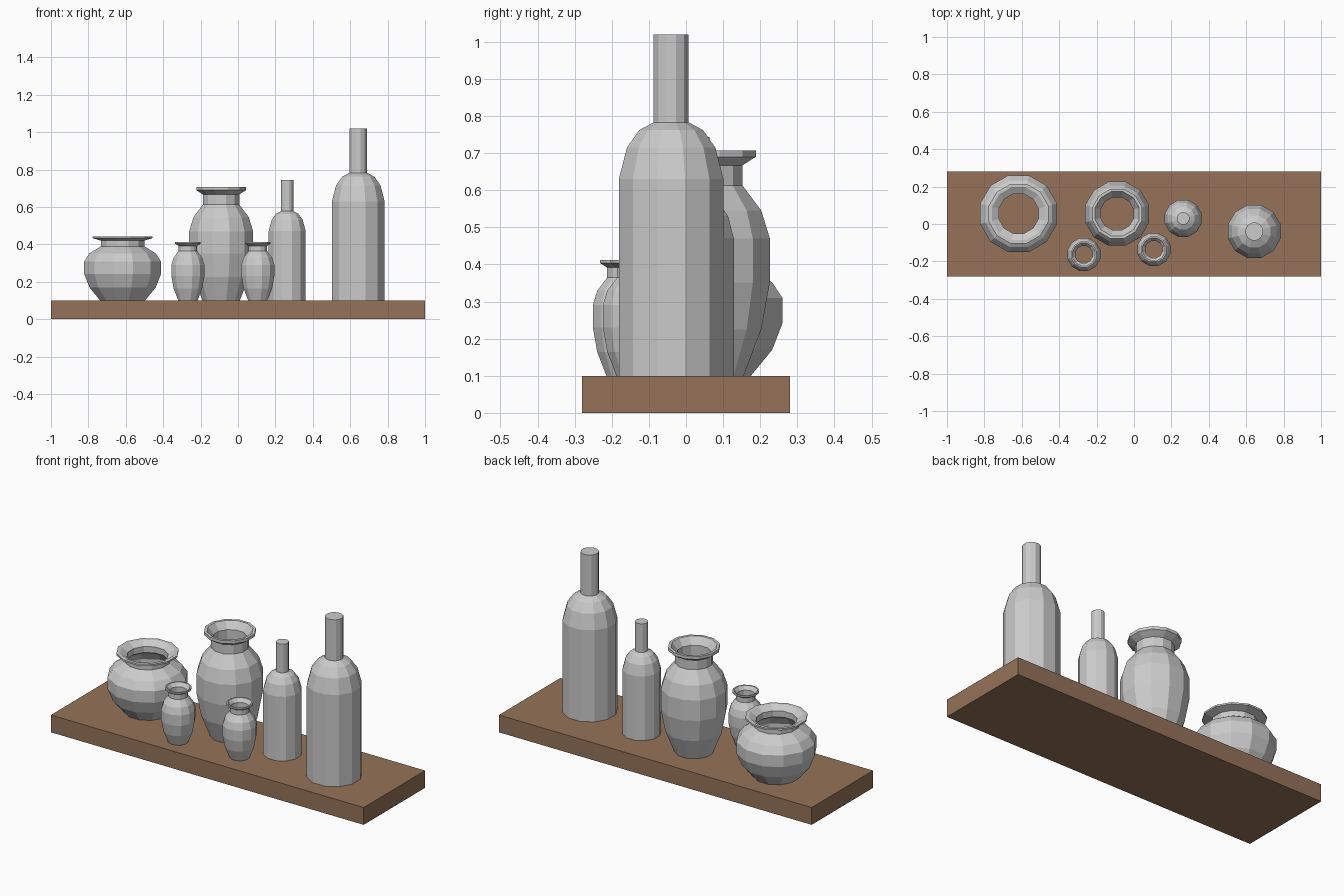
import bpy, bmesh
from math import sin, cos, pi

if "Cube" in bpy.data.objects:
    bpy.data.objects.remove(bpy.data.objects["Cube"])

SIDES = 12
FLAT = cos(pi / SIDES)  # flats face the axes, so sizes are across flats
BOARD_TOP = 0.1


def lathe(name, profile, at, scale, closed_loop):
    """Spin a (radius, height) profile into a low-poly vessel."""
    bm = bmesh.new()
    rings = []
    for r, z in profile:
        ring = []
        for i in range(SIDES):
            a = 2 * pi * (i + 0.5) / SIDES
            ring.append(bm.verts.new((r / FLAT * cos(a), r / FLAT * sin(a), z)))
        rings.append(ring)
    pairs = list(zip(rings, rings[1:]))
    if closed_loop:
        pairs.append((rings[-1], rings[0]))
    else:
        bm.faces.new(rings[0][::-1])
        bm.faces.new(rings[-1])
    for low, high in pairs:
        for i in range(SIDES):
            j = (i + 1) % SIDES
            bm.faces.new((low[i], low[j], high[j], high[i]))
    bmesh.ops.recalc_face_normals(bm, faces=bm.faces)
    mesh = bpy.data.meshes.new(name)
    bm.to_mesh(mesh)
    bm.free()
    obj = bpy.data.objects.new(name, mesh)
    obj.location = (at[0], at[1], BOARD_TOP)
    obj.scale = scale
    bpy.context.collection.objects.link(obj)
    return obj


# Wooden board
bpy.ops.mesh.primitive_cube_add(size=1, location=(0, 0, BOARD_TOP / 2))
board = bpy.context.object
board.name = "board"
board.scale = (2, 0.56, BOARD_TOP)
wood = bpy.data.materials.new("wood")
wood.diffuse_color = (0.3, 0.17, 0.1, 1)
wood.use_nodes = True
wood.node_tree.nodes["Principled BSDF"].inputs["Base Color"].default_value = wood.diffuse_color
board.data.materials.append(wood)

# Vases: outer wall up to the flared lip, then the inner wall back down
vase = [(0.100, 0), (0.148, 0.125), (0.171, 0.252), (0.171, 0.37),
        (0.148, 0.445), (0.097, 0.513), (0.097, 0.567), (0.133, 0.590),
        (0.133, 0.607), (0.118, 0.607), (0.088, 0.567), (0.088, 0.505),
        (0.138, 0.437), (0.161, 0.365), (0.161, 0.257), (0.138, 0.130),
        (0.090, 0)]
for name, at, scale in [
    ("tall_vase", (-0.09, 0.055), (1, 1, 1)),
    ("wide_vase", (-0.617, 0.055), (1.2, 1.2, 0.565)),
    ("small_vase_left", (-0.268, -0.163), (0.515, 0.515, 0.515)),
    ("small_vase_right", (0.106, -0.136), (0.515, 0.515, 0.515)),
]:
    lathe(name, vase, at, scale, True)

# Bottles: straight body, rounded shoulder, narrow closed neck
bottle = [(0.141, 0), (0.141, 0.53), (0.119, 0.615), (0.086, 0.662),
          (0.047, 0.683), (0.047, 0.92)]
for name, at, s in [("large_bottle", (0.643, -0.04), 1),
                    ("small_bottle", (0.263, 0.03), 0.7)]:
    lathe(name, bottle, at, (s, s, s), False)
